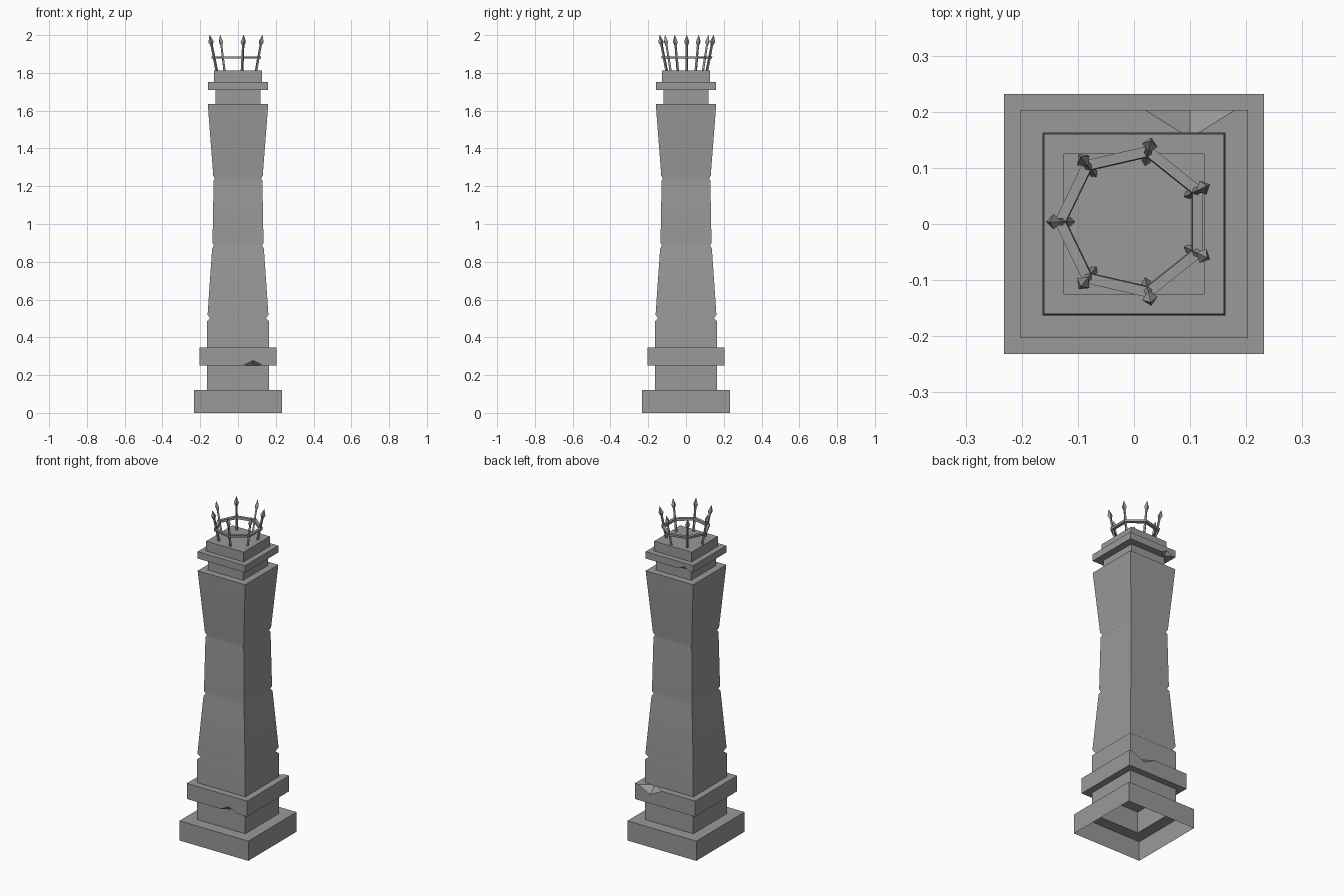
import bpy, bmesh, math
from mathutils import Vector, Matrix

cube = bpy.data.objects.get("Cube")
if cube:
    bpy.data.objects.remove(cube)

stone = bpy.data.materials.new("grey_stone")
stone.use_nodes = True
grey = (0.32, 0.32, 0.32, 1)
stone.diffuse_color = grey
stone.node_tree.nodes["Principled BSDF"].inputs["Base Color"].default_value = grey


def finish(name, bm):
    mesh = bpy.data.meshes.new(name)
    bm.to_mesh(mesh)
    bm.free()
    mesh.materials.append(stone)
    obj = bpy.data.objects.new(name, mesh)
    bpy.context.collection.objects.link(obj)
    return obj


def block(name, half, bottom, top):
    bm = bmesh.new()
    size = Matrix.Diagonal((2 * half, 2 * half, top - bottom, 1))
    place = Matrix.Translation((0, 0, (top + bottom) / 2))
    bmesh.ops.create_cube(bm, size=1, matrix=place @ size)
    return finish(name, bm)


def loft(bm, rings, closed=False):
    """Skin a list of rings of points; returns the rings of vertices."""
    loops = [[bm.verts.new(p) for p in ring] for ring in rings]
    pairs = list(zip(loops, loops[1:]))
    if closed:
        pairs.append((loops[-1], loops[0]))
    for low, high in pairs:
        n = len(low)
        for i in range(n):
            j = (i + 1) % n
            bm.faces.new((low[i], low[j], high[j], high[i]))
    return loops


def square(half, z):
    return [(-half, -half, z), (half, -half, z), (half, half, z), (-half, half, z)]


def chip(obj, centre, radii):
    """Bite a faceted chip out of a block edge."""
    bm = bmesh.new()
    for axis in range(3):
        for side in (-1, 1):
            p = Vector(centre)
            p[axis] += side * radii[axis]
            bm.verts.new(p)
    bmesh.ops.convex_hull(bm, input=bm.verts[:])
    bmesh.ops.recalc_face_normals(bm, faces=bm.faces[:])
    cutter = finish("chip_cutter", bm)
    cutter.hide_render = True
    cutter.hide_set(True)
    cutter.display_type = 'WIRE'
    mod = obj.modifiers.new("chip", 'BOOLEAN')
    mod.operation = 'DIFFERENCE'
    mod.solver = 'EXACT'
    mod.object = cutter


# Plinth and waisted shaft: one square shell, open underneath
grooves = (0.50, 0.885, 1.24)
profile = [(0.232, 0), (0.232, 0.12), (0.163, 0.12), (0.163, 0.485),
           (0.148, 0.50), (0.161, 0.52), (0.137, 0.87), (0.128, 0.885),
           (0.135, 0.90), (0.129, 1.23), (0.122, 1.24), (0.131, 1.255),
           (0.16, 1.635)]
bm = bmesh.new()
top = loft(bm, [square(h, z) for h, z in profile])[-1]
bm.faces.new(top)
for f in bm.faces:
    f.smooth = True
for e in bm.edges:
    a, b = (v.co.z for v in e.verts)
    in_groove = min(abs(a - g) for g in grooves) < 0.025
    e.smooth = abs(a - b) < 1e-4 and in_groove
shaft = finish("plinth_and_shaft", bm)
weighted = shaft.modifiers.new("soft_grooves", 'WEIGHTED_NORMAL')
weighted.keep_sharp = True

# Chipped collar around the foot of the shaft
collar = block("collar", 0.203, 0.25, 0.345)
chip(collar, (0.08, -0.203, 0.25), (0.055, 0.035, 0.028))
chip(collar, (0.10, 0.203, 0.345), (0.08, 0.05, 0.04))

# Stepped head
block("neck", 0.118, 1.63, 1.715)
cap = block("cap", 0.16, 1.71, 1.752)
chip(cap, (-0.10, 0.16, 1.71), (0.04, 0.025, 0.02))
block("top_block", 0.126, 1.75, 1.812)

# Seven-sided crown ring
SPIKES = 7
angles = [math.pi + math.tau * i / SPIKES for i in range(SPIKES)]
centre = Vector((-0.003, 0.004, 0))


def heptagon(radius, z):
    return [centre + Vector((radius * math.cos(a), radius * math.sin(a), z)) for a in angles]


bm = bmesh.new()
loft(bm, [heptagon(0.117, 1.875), heptagon(0.137, 1.875),
          heptagon(0.139, 1.888), heptagon(0.119, 1.888)], closed=True)
bmesh.ops.recalc_face_normals(bm, faces=bm.faces[:])
finish("crown_ring", bm)

# Outward-leaning spikes with diamond points
spike_profile = [(0.0075, 0), (0.0065, 0.145), (0.014, 0.165), (0.0005, 0.202)]
for i, a in enumerate(angles):
    out = Vector((math.cos(a), math.sin(a), 0))
    base = centre + out * 0.108 + Vector((0, 0, 1.803))
    tip = centre + out * 0.147 + Vector((0, 0, 2.0))
    turn = (tip - base).to_track_quat('Z', 'Y')
    bm = bmesh.new()
    rings = []
    for r, h in spike_profile:
        rings.append([base + turn @ Vector((r * math.cos(k * math.pi / 2),
                                            r * math.sin(k * math.pi / 2), h))
                      for k in range(4)])
    loops = loft(bm, rings)
    bm.faces.new(reversed(loops[0]))
    bm.faces.new(loops[-1])
    finish(f"spike_{i + 1}", bm)
